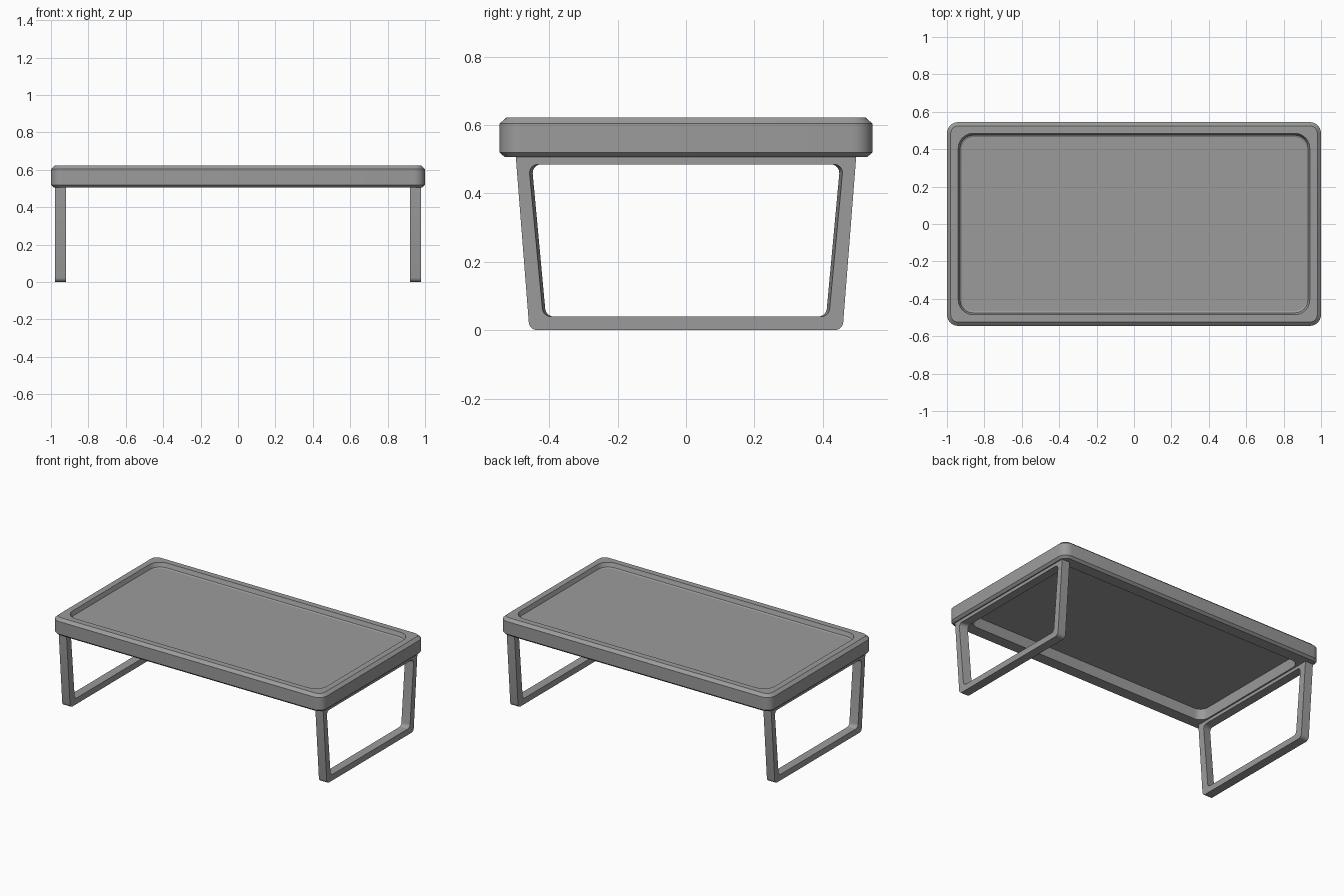
import bpy, bmesh, math

cube = bpy.data.objects.get("Cube")
if cube:
    bpy.data.objects.remove(cube)

grey = bpy.data.materials.new("matte grey")
grey.use_nodes = True
colour = (0.33, 0.33, 0.33, 1)
grey.diffuse_color = colour
grey.node_tree.nodes["Principled BSDF"].inputs["Base Color"].default_value = colour


def rounded(corners, radii, steps=6):
    """Round the corners of a convex counter-clockwise outline with arcs."""
    points = []
    n = len(corners)
    for i, (cx, cy) in enumerate(corners):
        px, py = corners[i - 1]
        nx, ny = corners[(i + 1) % n]
        start = math.atan2(cy - py, cx - px)
        turn = (math.atan2(ny - cy, nx - cx) - start) % math.tau
        r = radii[i]
        cut = r * math.tan(turn / 2)
        ox = cx - cut * math.cos(start) - r * math.sin(start)
        oy = cy - cut * math.sin(start) + r * math.cos(start)
        for k in range(steps + 1):
            a = start + turn * k / steps
            points.append((ox + r * math.sin(a), oy - r * math.cos(a)))
    return points


def loft(name, rings, closed=False):
    """Skin a list of equal rings; cap the ends or join them in a loop."""
    bm = bmesh.new()
    loops = [[bm.verts.new(p) for p in ring] for ring in rings]
    pairs = list(zip(loops, loops[1:]))
    if closed:
        pairs.append((loops[-1], loops[0]))
    else:
        bm.faces.new(loops[0])
        bm.faces.new(loops[-1])
    for a, b in pairs:
        for i in range(len(a)):
            j = (i + 1) % len(a)
            bm.faces.new((a[i], a[j], b[j], b[i]))
    bmesh.ops.recalc_face_normals(bm, faces=bm.faces)
    mesh = bpy.data.meshes.new(name)
    bm.to_mesh(mesh)
    bm.free()
    mesh.materials.append(grey)
    obj = bpy.data.objects.new(name, mesh)
    bpy.context.collection.objects.link(obj)
    bpy.ops.object.select_all(action="DESELECT")
    obj.select_set(True)
    bpy.context.view_layer.objects.active = obj
    bpy.ops.object.shade_smooth_by_angle(angle=math.radians(25))
    return obj


# Tray: rim section from the upper floor, over the rim, to the hollow underside
def tray_ring(inset, z, radius):
    x, y = 1 - inset, 0.545 - inset
    outline = rounded([(-x, -y), (x, -y), (x, y), (-x, y)], [radius] * 4)
    return [(px, py, z) for px, py in outline]


section = [(0.08, 0.59, 0.06), (0.07, 0.595, 0.07), (0.06, 0.622, 0.08),
           (0.02, 0.622, 0.04), (0, 0.604, 0.06), (0, 0.52, 0.06),
           (0.015, 0.506, 0.045), (0.09, 0.506, 0.06), (0.095, 0.575, 0.055)]
loft("tray", [tray_ring(*s) for s in section])


# Legs: tapered frames with rounded openings that narrow slightly inward
def frame_outline(bottom, top, z0, z1, radii):
    return rounded([(-bottom, z0), (bottom, z0), (top, z1), (-top, z1)], radii)


outer = frame_outline(0.458, 0.498, 0, 0.51, [0.025, 0.025, 0.002, 0.002])
opening = frame_outline(0.418, 0.46, 0.04, 0.485, [0.025] * 4)

for side, name in ((1, "left_leg_frame"), (-1, "right_leg_frame")):
    out_x, in_x = side * 0.978, side * 0.92
    loft(name, [
        [(out_x, y, z) for y, z in outer],
        [(in_x, y, z) for y, z in outer],
        [(in_x, y * 0.98, z) for y, z in opening],
        [(out_x, y, z) for y, z in opening],
    ], closed=True)
